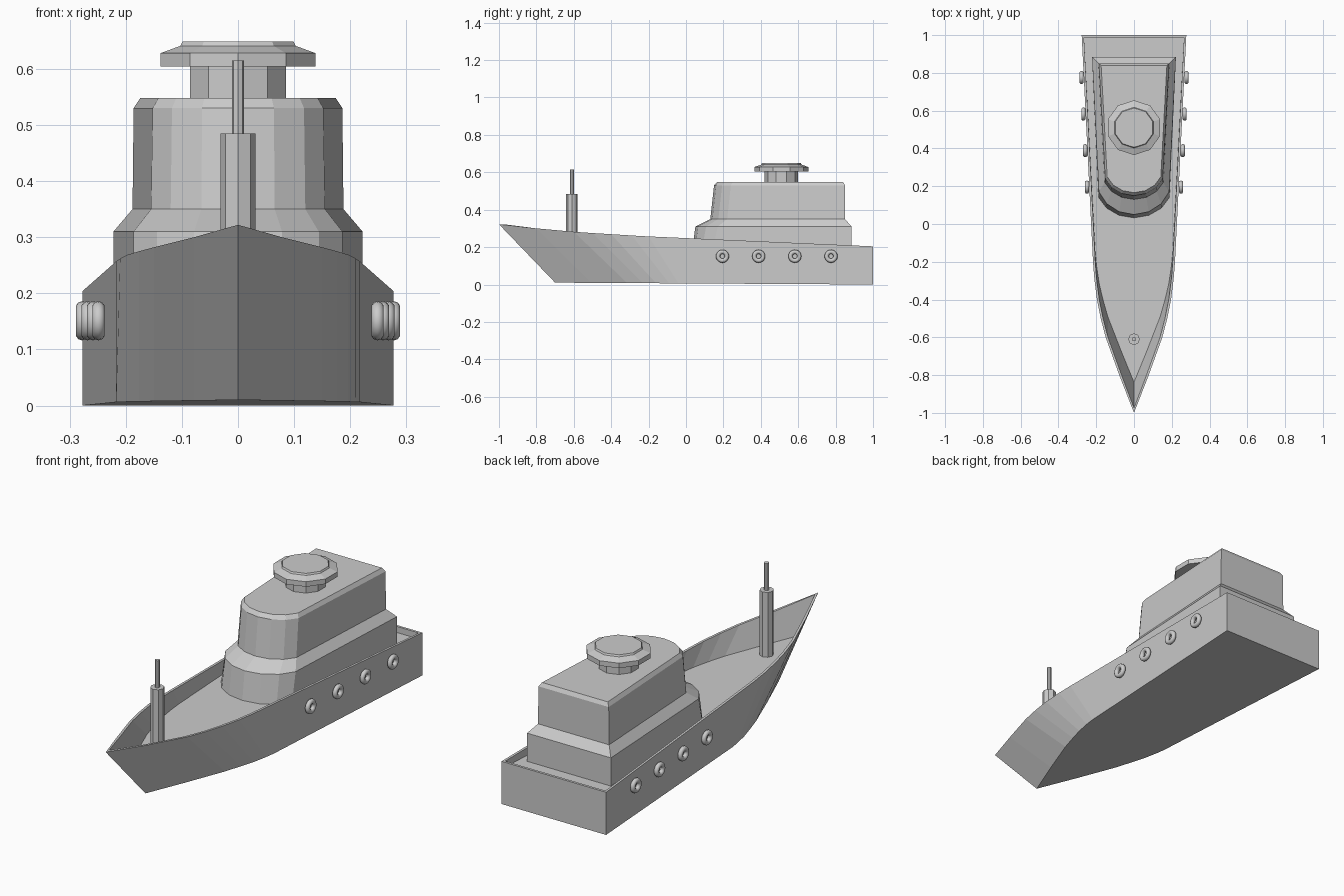
import bpy, bmesh
from math import sin, cos, radians, pi

if "Cube" in bpy.data.objects:
    bpy.data.objects.remove(bpy.data.objects["Cube"])


def loft(name, loops):
    """Skin closed loops of equal length and cap both ends."""
    bm = bmesh.new()
    rings = [[bm.verts.new(p) for p in loop] for loop in loops]
    n = len(rings[0])
    for a, b in zip(rings, rings[1:]):
        for i in range(n):
            j = (i + 1) % n
            bm.faces.new((a[i], a[j], b[j], b[i]))
    bm.faces.new(rings[0])
    bm.faces.new(rings[-1])
    bmesh.ops.recalc_face_normals(bm, faces=bm.faces)
    mesh = bpy.data.meshes.new(name)
    bm.to_mesh(mesh)
    bm.free()
    obj = bpy.data.objects.new(name, mesh)
    bpy.context.collection.objects.link(obj)
    return obj


def mirrored(half):
    """Half outline, bow tip first, to a full closed loop."""
    return half + [(-x, y, z) for x, y, z in reversed(half[1:])]


def turned(name, y, sides, profile):
    """Faceted turned part from (radius, z) pairs."""
    angs = [pi / 2 + 2 * pi * i / sides for i in range(sides)]
    return loft(name, [[(r * cos(a), y + r * sin(a), z) for a in angs]
                       for r, z in profile])


# Hull stations: half width, rail y, rail z, rake of the side from rail to keel
stations = [(0, -1, .322, .30), (.078, -.8, .30, .295), (.15, -.6, .282, .285),
            (.176, -.5, .275, .27), (.196, -.4, .269, .24), (.21, -.29, .262, .20),
            (.217, -.2, .257, .16), (.277, 1, .204, 0)]
DECK, WALL = .175, .012
bottom, rail, inner, deck = [], [], [], []
for x, y, z, rake in stations:
    yb = y + rake
    bottom.append((x, yb, .01 * (1 - yb) / 1.7))
    rail.append((x, y, z))
    xi = max(x - WALL, 0)
    yi = y + .025 if x == 0 else min(y, 1 - WALL)
    inner.append((xi, yi, z))
    deck.append((xi, yi + rake * (z - DECK) / z, DECK))
loft("hull", [mirrored(h) for h in (bottom, rail, inner, deck)])


# Cabin: rounded front, tapered sides, square back
def cabin_loop(z, tip, corner, w_front, back, w_back):
    end = radians(70)
    half = []
    for i in range(4):
        t = end * i / 3
        half.append((w_front * sin(t) / sin(end),
                     corner - (corner - tip) * (cos(t) - cos(end)) / (1 - cos(end)), z))
    half.append((w_back, back, z))
    return mirrored(half)


loft("cabin", [cabin_loop(*row) for row in (
    (.17, .032, .14, .188, .885, .222),
    (.31, .05, .17, .186, .885, .222),
    (.35, .13, .22, .155, .85, .188),
    (.53, .15, .24, .152, .85, .186),
    (.548, .166, .25, .142, .84, .174))])

# Funnel and mast
turned("funnel", .51, 10, [(.09, .54), (.09, .604), (.145, .604), (.145, .628),
                           (.108, .641), (.104, .649)])
turned("mast_base", -.61, 8, [(.031, .17), (.031, .485)])
turned("mast_pole", -.61, 8, [(.011, .48), (.011, .615)])

# Porthole rings along both sides
for side in (-1, 1):
    for k in range(4):
        y = .195 + k * .1935
        x = .217 + .06 * (y + .2) / 1.2 + .012
        bpy.ops.mesh.primitive_torus_add(
            major_segments=20, minor_segments=10, major_radius=.0235, minor_radius=.0115,
            location=(side * x, y, .151), rotation=(0, pi / 2, 0))
        bpy.context.object.name = "porthole_ring"
        bpy.ops.object.shade_smooth()
